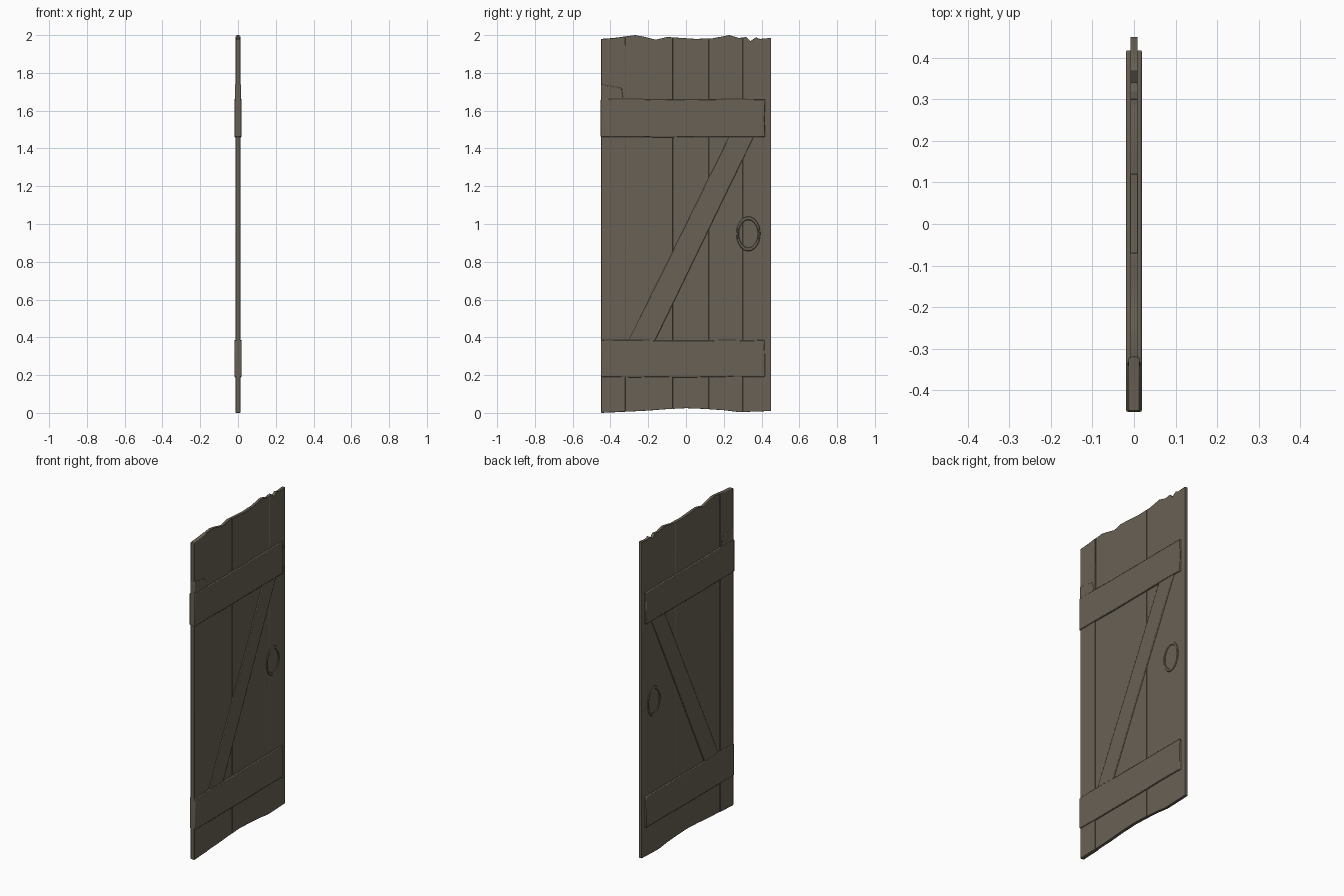
import bpy, bmesh, math, random

random.seed(4)
cube = bpy.data.objects.get("Cube")
if cube:
    bpy.data.objects.remove(cube, do_unlink=True)

# One weathered wood colour
wood = bpy.data.materials.new("weathered_wood")
wood.use_nodes = True
colour = (0.141, 0.120, 0.089, 1)
wood.diffuse_color = colour
bsdf = wood.node_tree.nodes["Principled BSDF"]
bsdf.inputs["Base Color"].default_value = colour
bsdf.inputs["Roughness"].default_value = 0.9

# Broken top and worn bottom edges of the door, as (y, z)
TOP = [(-.45, 1.98), (-.38, 1.985), (-.27, 2.0), (-.23, 1.993), (-.16, 1.976),
       (-.1, 1.99), (.05, 1.98), (.14, 1.983), (.23, 2.0), (.28, 1.985),
       (.32, 1.99), (.34, 1.968), (.37, 1.988), (.39, 1.98), (.45, 1.985)]
BOTTOM = [(-.45, 0), (-.32, .006), (-.2, .012), (-.1, .02), (0, .025),
          (.1, .021), (.2, .014), (.28, .004), (.45, .01)]


def finish(ob):
    ob.data.materials.append(wood)
    bpy.ops.object.select_all(action='DESELECT')
    ob.select_set(True)
    bpy.context.view_layer.objects.active = ob
    bpy.ops.object.shade_smooth_by_angle(angle=math.radians(35))


def board(name, outline, half, bevel=0.004):
    """Extrude a (y, z) outline to both sides of the door and soften its edges."""
    bm = bmesh.new()
    face = bm.faces.new([bm.verts.new((-half, y, z)) for y, z in outline])
    side = bmesh.ops.extrude_face_region(bm, geom=[face])["geom"]
    moved = [v for v in side if isinstance(v, bmesh.types.BMVert)]
    bmesh.ops.translate(bm, verts=moved, vec=(2 * half, 0, 0))
    bmesh.ops.recalc_face_normals(bm, faces=bm.faces[:])
    mesh = bpy.data.meshes.new(name)
    bm.to_mesh(mesh)
    bm.free()
    ob = bpy.data.objects.new(name, mesh)
    bpy.context.collection.objects.link(ob)
    finish(ob)
    if bevel:
        mod = ob.modifiers.new("worn_edges", 'BEVEL')
        mod.width = bevel
        mod.segments = 2
        mod.limit_method = 'ANGLE'
        mod.angle_limit = math.radians(50)
    return ob


def height(profile, y):
    for (a, za), (b, zb) in zip(profile, profile[1:]):
        if a <= y <= b:
            return za + (zb - za) * (y - a) / (b - a)


def edge(profile, a, b):
    inner = [p for p in profile if a + .005 < p[0] < b - .005]
    return [(a, height(profile, a))] + inner + [(b, height(profile, b))]


def rough(corners, steps, amount=.002):
    """Outline through the corners with slightly uneven sides."""
    pts = []
    for (a, b), n in zip(zip(corners, corners[1:] + corners[:1]), steps):
        for i in range(n):
            t = i / n
            w = random.uniform(-amount, amount) if i else 0
            pts.append((a[0] + (b[0] - a[0]) * t + w * (n == 2),
                        a[1] + (b[1] - a[1]) * t + w))
    return pts


# Upright planks; the hinge stile is thicker than the others
seams = [-.45, -.32, -.07, .12, .30, .45]
names = ["hinge_stile", "plank_1", "plank_2", "plank_3", "latch_plank"]
for name, a, b, half in zip(names, seams, seams[1:], [.013, .009, .0095, .0085, .009]):
    board(name, edge(BOTTOM, a, b) + edge(TOP, a, b)[::-1], half,
          .003 if name == "hinge_stile" else .001)

# Cross rails
board("lower_rail", rough([(-.45, .19), (.418, .19), (.415, .385), (-.45, .385)],
                          [9, 2, 9, 1]), .018)
board("upper_rail", rough([(-.452, 1.46), (.418, 1.46), (.418, 1.66), (-.452, 1.66)],
                          [9, 2, 9, 1]), .019)
# Tapered top of the upper rail where it runs over the stile
board("upper_rail_shoulder", [(-.45, 1.65), (-.33, 1.65), (-.34, 1.72), (-.45, 1.74)], .0155)

# Diagonal brace between the rails
board("diagonal_brace", rough([(-.305, .38), (-.165, .38), (.36, 1.465), (.23, 1.465)],
                              [1, 8, 1, 8], .0012), .0145)

# Oval pull ring on each face
for side, label in ((1, "right"), (-1, "left")):
    bpy.ops.mesh.primitive_torus_add(
        major_radius=.075, minor_radius=.009, major_segments=28, minor_segments=8,
        location=(side * .009, .33, .948), rotation=(0, math.pi / 2, 0))
    ring = bpy.context.object
    ring.name = "pull_ring_" + label
    ring.scale = (1.1, .76, .6)
    finish(ring)
